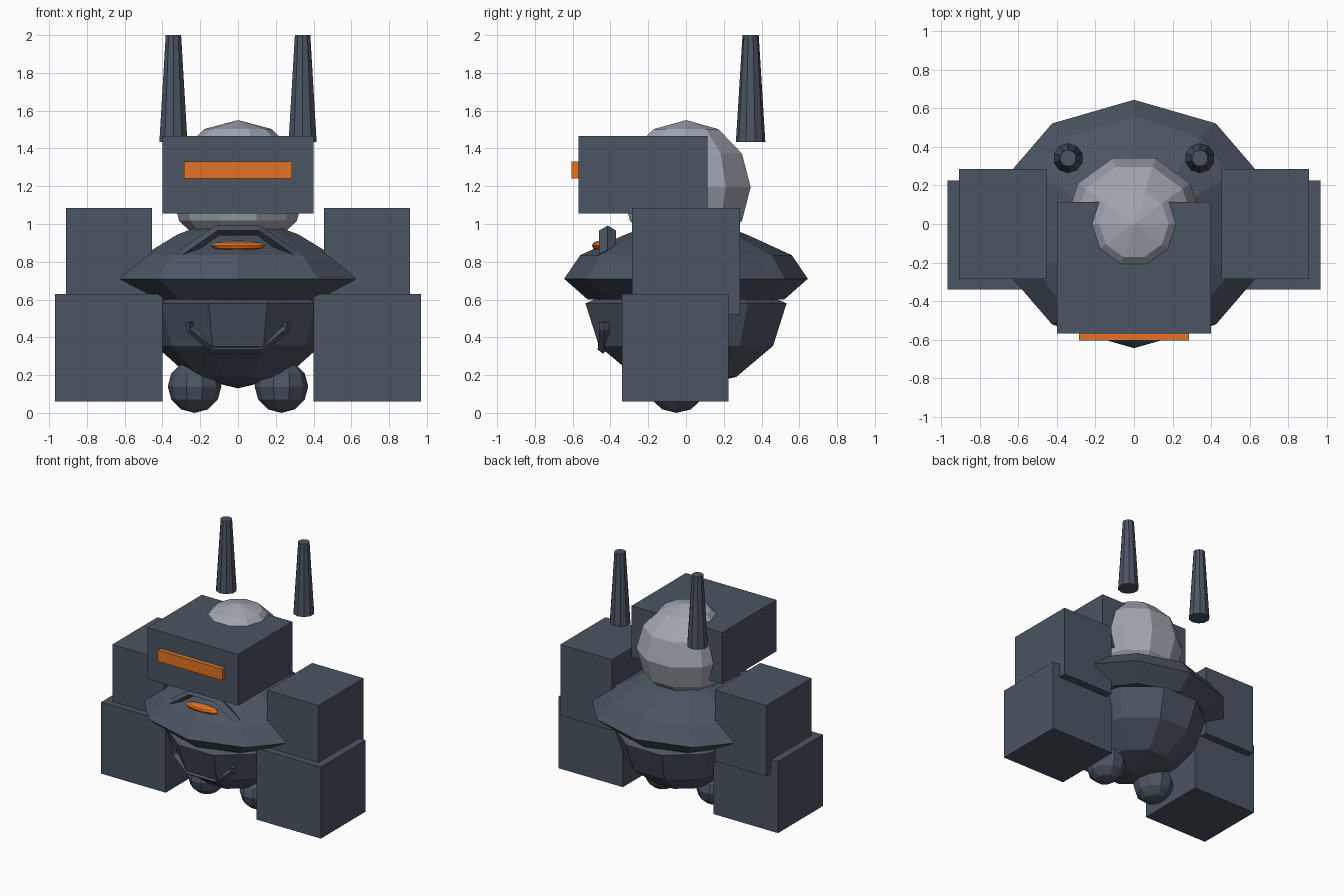
import bpy, bmesh, math
from mathutils import Vector

if "Cube" in bpy.data.objects:
    bpy.data.objects.remove(bpy.data.objects["Cube"])


def material(name, rgb):
    m = bpy.data.materials.new(name)
    m.diffuse_color = (*rgb, 1)
    m.use_nodes = True
    m.node_tree.nodes["Principled BSDF"].inputs["Base Color"].default_value = m.diffuse_color
    return m


SLATE = material("slate", (0.07, 0.09, 0.122))
GREY = material("light grey", (0.36, 0.385, 0.44))
ORANGE = material("orange", (0.76, 0.17, 0.018))


def finish(name, bm, mat):
    bmesh.ops.recalc_face_normals(bm, faces=bm.faces[:])
    me = bpy.data.meshes.new(name)
    bm.to_mesh(me)
    bm.free()
    me.materials.append(mat)
    ob = bpy.data.objects.new(name, me)
    bpy.context.collection.objects.link(ob)
    return ob


def box(name, lo, hi, mat=SLATE):
    bm = bmesh.new()
    bmesh.ops.create_cube(bm, size=1)
    for v in bm.verts:
        v.co = Vector([lo[i] + (v.co[i] + 0.5) * (hi[i] - lo[i]) for i in range(3)])
    return finish(name, bm, mat)


def loft(name, rings, mat):
    """Closed skin through rings of points."""
    bm = bmesh.new()
    vs = [[bm.verts.new(p) for p in ring] for ring in rings]
    n = len(vs[0])
    for a, b in zip(vs, vs[1:]):
        for i in range(n):
            j = (i + 1) % n
            bm.faces.new((a[i], a[j], b[j], b[i]))
    bm.faces.new(vs[0])
    bm.faces.new(vs[-1])
    return finish(name, bm, mat)


def ellipsoid(name, centre, size, mat, seg=10, rings=6):
    # one vertex column lies on the y axis
    bm = bmesh.new()
    bmesh.ops.create_uvsphere(bm, u_segments=seg, v_segments=rings, radius=1)
    turn = math.pi / 2
    for v in bm.verts:
        x, y, z = v.co
        x, y = x * math.cos(turn) - y * math.sin(turn), x * math.sin(turn) + y * math.cos(turn)
        v.co = Vector((centre[0] + x * size[0], centre[1] + y * size[1], centre[2] + z * size[2]))
    return finish(name, bm, mat)


def bar(name, path, ry, rz, mat=SLATE):
    """Diamond-section bar along a path of (x, y, z) points."""
    rings = []
    for k, p in enumerate(path):
        a, b = Vector(path[max(k - 1, 0)]), Vector(path[min(k + 1, len(path) - 1)])
        t = (b - a).normalized()
        side = Vector((-t.z, 0, t.x)).normalized() * rz
        out = Vector((0, ry, 0))
        p = Vector(p)
        rings.append([p + side, p + out, p - side, p - out])
    return loft(name, rings, mat)


# Upper torso: ten-sided flared collar
outline = [(0, -1), (0.68, -0.81), (1, -0.45), (1, 0.45), (0.68, 0.81),
           (0, 1), (-0.68, 0.81), (-1, 0.45), (-1, -0.45), (-0.68, -0.81)]
levels = [(0.46, 0.52, 0.60), (0.625, 0.645, 0.71), (0.50, 0.56, 0.835),
          (0.32, 0.32, 0.945), (0.24, 0.24, 0.975)]
loft("upper_torso", [[(x * sx, y * sy, z) for x, y in outline] for sx, sy, z in levels], SLATE)

# Belly: lower half of a faceted ellipsoid
belly = ellipsoid("belly", (0, 0, 0.58), (0.505, 0.56, 0.45), SLATE)
for v in belly.data.vertices:
    v.co.z = min(v.co.z, 0.61)

# Belly pouch rim, mostly sunk in the belly
bar("pouch_rim", [(-0.26, -0.435, 0.48), (-0.255, -0.43, 0.445), (-0.12, -0.44, 0.335),
                  (0.12, -0.44, 0.335), (0.255, -0.43, 0.445), (0.26, -0.435, 0.48)], 0.028, 0.022)

# Chest handle and lamp
bar("chest_handle", [(-0.29, -0.415, 0.84), (-0.11, -0.415, 0.965),
                     (0.11, -0.415, 0.965), (0.29, -0.415, 0.84)], 0.045, 0.028)
ellipsoid("chest_lamp", (0, -0.45, 0.885), (0.145, 0.05, 0.028), ORANGE)

# Head, helmet block and visor
ellipsoid("head", (0, 0, 1.195), (0.36, 0.36, 0.355), GREY)
box("helmet", (-0.4, -0.57, 1.055), (0.4, 0.115, 1.465))
box("visor", (-0.285, -0.605, 1.24), (0.285, -0.56, 1.33), ORANGE)

# Paired arms, feet and antennae
for s, side in ((-1, "left"), (1, "right")):
    def arm(name, x0, x1, y0, y1, z0, z1):
        xs = sorted((s * x0, s * x1))
        box(f"{name}_{side}", (xs[0], y0, z0), (xs[1], y1, z1))
    arm("upper_arm", 0.455, 0.91, -0.285, 0.285, 0.52, 1.085)
    arm("lower_arm", 0.40, 0.97, -0.34, 0.225, 0.06, 0.63)
    ellipsoid(f"foot_{side}", (s * 0.23, -0.05, 0.14), (0.142, 0.16, 0.14), SLATE)
    loft(f"antenna_{side}",
         [[(s * 0.342 + r * math.sin(i * math.pi / 5), 0.342 + r * math.cos(i * math.pi / 5), z)
           for i in range(10)] for r, z in ((0.078, 1.435), (0.043, 2.0))], SLATE)
